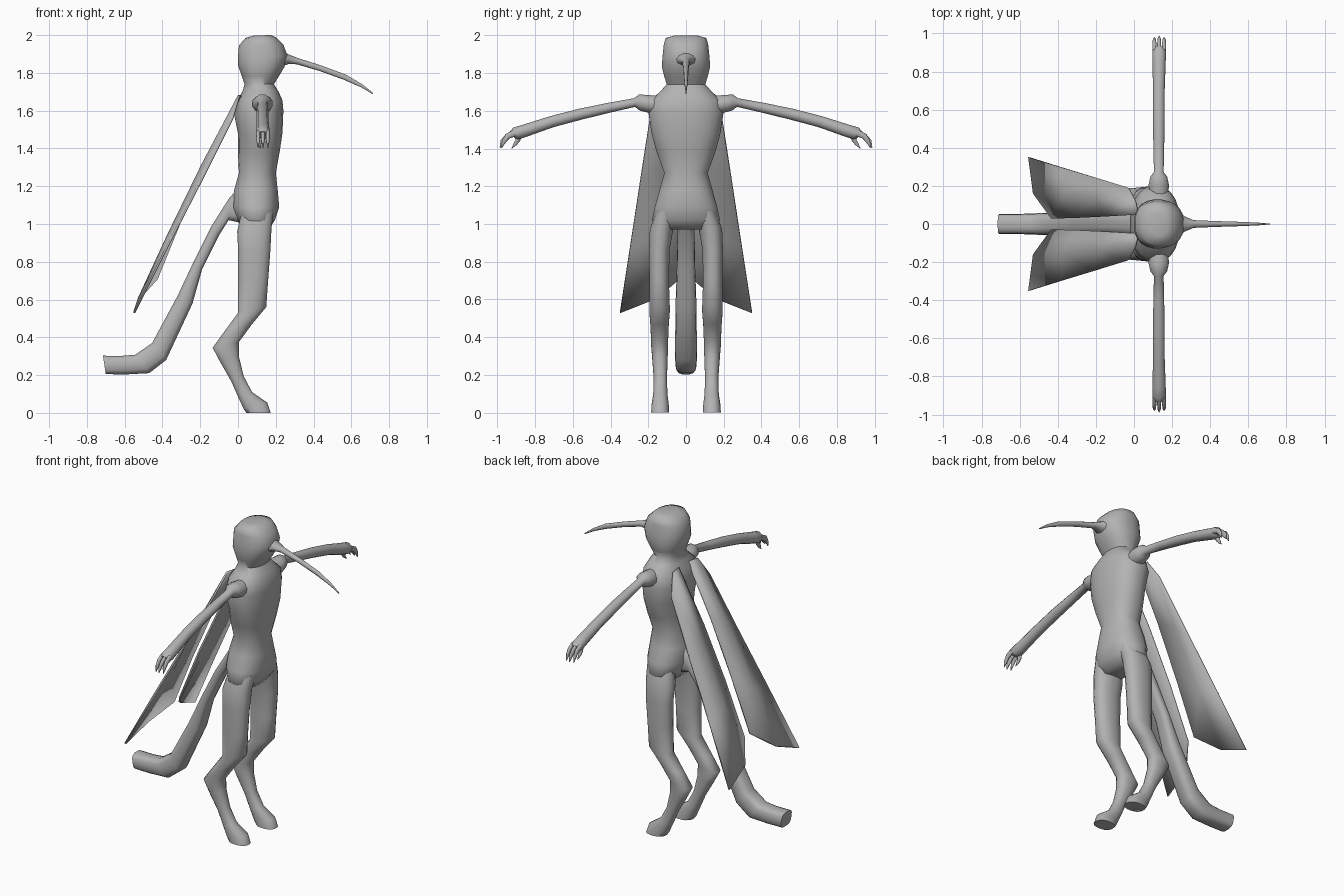
import bpy, bmesh, math

grey = bpy.data.materials.new("plain grey")
grey.diffuse_color = (0.45, 0.45, 0.45, 1)


def finish(name, bm, angle=60):
    bmesh.ops.recalc_face_normals(bm, faces=bm.faces[:])
    me = bpy.data.meshes.new(name)
    bm.to_mesh(me)
    bm.free()
    me.materials.append(grey)
    ob = bpy.data.objects.new(name, me)
    bpy.context.collection.objects.link(ob)
    bpy.context.view_layer.objects.active = ob
    ob.select_set(True)
    bpy.ops.object.shade_smooth_by_angle(angle=math.radians(angle))
    ob.select_set(False)
    return ob


def loft(name, rows, along="x", side=1, n=16, power=2.3):
    """Skin rings; each row is (a0, z0, a1, z1, half width, offset):
    the two silhouette points, then width and centre on the other axis."""
    bm = bmesh.new()
    rings = []
    for a0, z0, a1, z1, w, off in rows:
        ring = []
        for i in range(n):
            t = 2 * math.pi * (i + 0.5) / n
            c = math.copysign(abs(math.cos(t)) ** (2 / power), math.cos(t)) * 1.01
            s = math.copysign(abs(math.sin(t)) ** (2 / power), math.sin(t)) * 1.01
            a = (a0 + a1) / 2 + c * (a1 - a0) / 2
            z = max(0, (z0 + z1) / 2 + c * (z1 - z0) / 2)
            o = off + s * w
            p = (a, o * side, z) if along == "x" else (o, a * side, z)
            ring.append(bm.verts.new(p))
        rings.append(ring)
    for r, q in zip(rings, rings[1:]):
        for i in range(n):
            j = (i + 1) % n
            bm.faces.new((r[i], r[j], q[j], q[i]))
    bm.faces.new(rings[0])
    bm.faces.new(rings[-1])
    return finish(name, bm)


# Head, neck and torso in one skin
loft("body", [
    (0.085, 1.998, 0.175, 2.00, 0.06, 0),
    (0.04, 1.985, 0.205, 1.985, 0.108, 0),
    (0.005, 1.945, 0.24, 1.95, 0.118, 0),
    (0.0, 1.88, 0.262, 1.89, 0.124, 0),
    (0.0, 1.84, 0.245, 1.83, 0.128, 0),
    (0.02, 1.785, 0.215, 1.78, 0.115, 0),
    (0.035, 1.74, 0.19, 1.74, 0.102, 0),
    (0.025, 1.705, 0.215, 1.70, 0.135, 0),
    (0.0, 1.66, 0.235, 1.655, 0.185, 0),
    (-0.02, 1.58, 0.24, 1.60, 0.198, 0),
    (0.0, 1.48, 0.235, 1.48, 0.182, 0),
    (0.0, 1.38, 0.22, 1.38, 0.155, 0),
    (0.005, 1.27, 0.20, 1.27, 0.115, 0),
    (-0.02, 1.18, 0.21, 1.18, 0.14, 0),
    (-0.03, 1.09, 0.218, 1.09, 0.165, 0),
    (0.0, 1.02, 0.195, 1.02, 0.18, 0),
    (0.03, 0.97, 0.16, 0.97, 0.12, 0),
], n=24)

# Long curved beak with a flared root
loft("beak", [
    (0.225, 1.83, 0.225, 1.925, 0.07, 0),
    (0.265, 1.845, 0.265, 1.90, 0.04, 0),
    (0.31, 1.845, 0.315, 1.88, 0.02, 0),
    (0.43, 1.81, 0.44, 1.84, 0.015, 0),
    (0.56, 1.763, 0.57, 1.792, 0.011, 0),
    (0.65, 1.724, 0.655, 1.742, 0.007, 0),
    (0.712, 1.688, 0.715, 1.694, 0.002, 0),
], n=10, power=2)

# Heavy tail turning up at its blunt end
loft("tail", [
    (0.04, 1.00, 0.05, 1.24, 0.07, 0),
    (-0.05, 1.02, -0.045, 1.14, 0.055, 0),
    (-0.10, 0.94, -0.14, 0.99, 0.045, 0),
    (-0.19, 0.76, -0.24, 0.79, 0.048, 0),
    (-0.24, 0.58, -0.32, 0.62, 0.054, 0),
    (-0.38, 0.28, -0.455, 0.37, 0.058, 0),
    (-0.47, 0.21, -0.545, 0.308, 0.056, 0),
    (-0.60, 0.203, -0.62, 0.302, 0.052, 0),
    (-0.70, 0.205, -0.715, 0.303, 0.052, 0),
], n=14, power=3)

# Outer edge, ridge and inner edge of a wing, top to bottom
wing_lines = [
    [(-0.03, 0.19, 1.56), (-0.20, 0.243, 1.22), (-0.38, 0.297, 0.87), (-0.55, 0.35, 0.53)],
    [(0.005, 0.12, 1.68), (-0.19, 0.14, 1.31), (-0.37, 0.15, 0.94), (-0.525, 0.16, 0.605)],
    [(0.02, 0.05, 1.68), (-0.15, 0.04, 1.36), (-0.30, 0.033, 1.03), (-0.43, 0.03, 0.71)],
]

for side, label in ((1, "left"), (-1, "right")):
    # Leg with bent hock and small foot
    loft("leg_" + label, [
        (0.02, 1.07, 0.19, 1.07, 0.055, 0.10),
        (-0.005, 0.96, 0.178, 0.98, 0.062, 0.130),
        (0.0, 0.86, 0.172, 0.86, 0.055, 0.142),
        (0.0, 0.70, 0.16, 0.70, 0.052, 0.142),
        (0.0, 0.53, 0.15, 0.56, 0.055, 0.140),
        (-0.07, 0.435, 0.075, 0.47, 0.048, 0.140),
        (-0.135, 0.345, 0.005, 0.375, 0.045, 0.140),
        (-0.095, 0.27, 0.005, 0.30, 0.041, 0.138),
        (-0.035, 0.165, 0.03, 0.195, 0.035, 0.136),
        (0.0, 0.085, 0.075, 0.11, 0.038, 0.136),
        (0.03, 0.02, 0.155, 0.055, 0.046, 0.137),
        (0.045, 0.0, 0.174, 0.0, 0.048, 0.137),
    ], side=side)

    # Shoulder knob and arm
    loft("arm_" + label, [
        (0.15, 1.58, 0.15, 1.68, 0.05, 0.13),
        (0.205, 1.59, 0.205, 1.685, 0.055, 0.13),
        (0.245, 1.60, 0.25, 1.687, 0.045, 0.13),
        (0.27, 1.62, 0.275, 1.667, 0.026, 0.13),
        (0.40, 1.59, 0.41, 1.643, 0.029, 0.13),
        (0.55, 1.553, 0.56, 1.613, 0.032, 0.13),
        (0.70, 1.513, 0.72, 1.572, 0.032, 0.13),
        (0.84, 1.463, 0.86, 1.528, 0.035, 0.132),
        (0.88, 1.45, 0.915, 1.512, 0.037, 0.132),
        (0.905, 1.452, 0.935, 1.49, 0.032, 0.132),
    ], along="y", side=side, n=12, power=2)

    # Clawed fingers and thumb
    for k, x in enumerate((0.107, 0.132, 0.158)):
        d = 0.008 if k == 1 else 0
        loft(f"finger_{label}_{k + 1}", [
            (0.895, 1.465, 0.915, 1.50, 0.012, x),
            (0.935, 1.452, 0.955, 1.478, 0.011, x),
            (0.955, 1.43, 0.975 + d, 1.445, 0.009, x),
            (0.975 + d, 1.403, 0.98 + d, 1.405, 0.002, x),
        ], along="y", side=side, n=8, power=2)
    loft("thumb_" + label, [
        (0.865, 1.475, 0.905, 1.475, 0.012, 0.12),
        (0.878, 1.44, 0.905, 1.445, 0.011, 0.115),
        (0.897, 1.418, 0.915, 1.425, 0.008, 0.115),
        (0.922, 1.40, 0.925, 1.402, 0.002, 0.118),
    ], along="y", side=side, n=8, power=2)

    # Thin folded wing hanging from the shoulder
    bm = bmesh.new()
    cols = [[bm.verts.new((x, y * side, z)) for x, y, z in line] for line in wing_lines]
    for a, b in zip(cols, cols[1:]):
        for i in range(3):
            bm.faces.new((a[i], a[i + 1], b[i + 1], b[i]))
    wing = finish("wing_" + label, bm, 40)
    solid = wing.modifiers.new("thickness", "SOLIDIFY")
    solid.thickness = 0.012
    solid.offset = 0
